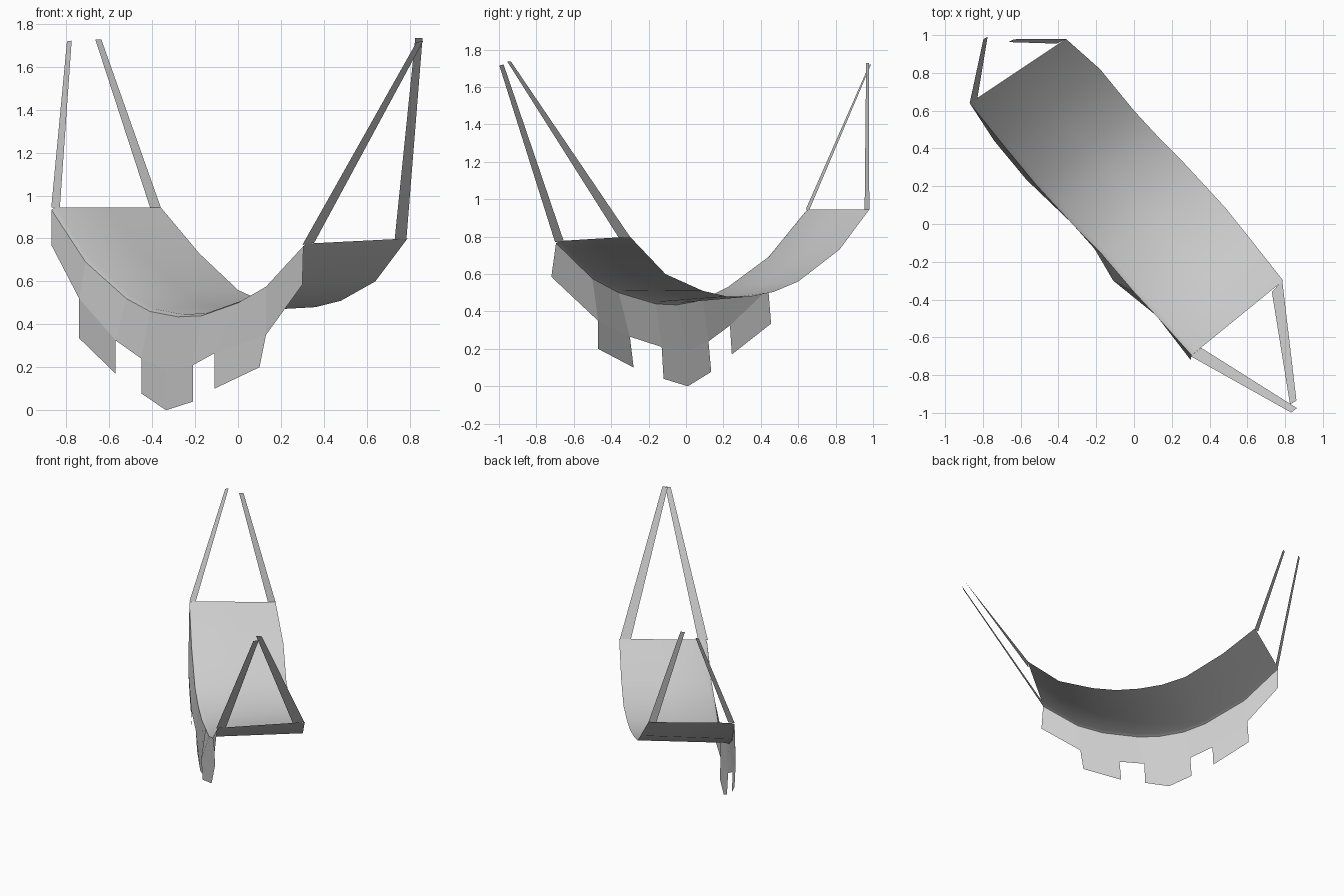
import bpy
from mathutils import Vector as V


def make(name, verts, faces, smooth=False):
    me = bpy.data.meshes.new(name)
    me.from_pydata([tuple(v) for v in verts], [], faces)
    me.update()
    ob = bpy.data.objects.new(name, me)
    bpy.context.collection.objects.link(ob)
    if smooth:
        for p in me.polygons:
            p.use_smooth = True
    return ob


def loft(name, rows, smooth=False):
    n = len(rows[0])
    verts = [v for r in rows for v in r]
    faces = [(r * n + i, (r + 1) * n + i, (r + 1) * n + i + 1, r * n + i + 1)
             for r in range(len(rows) - 1) for i in range(n - 1)]
    return make(name, verts, faces, smooth)


# Sagging long edges of the cloth and the lower edge of the hanging valance
far = [V(p) for p in [(-.36, .98, .945), (-.18, .82, .73), (0, .60, .56),
                      (.12, .47, .505), (.24, .35, .48), (.36, .22, .48),
                      (.48, .09, .51), (.64, -.11, .60), (.79, -.30, .80)]]
near = [V(p) for p in [(-.87, .64, .935), (-.71, .44, .69), (-.52, .21, .52),
                       (-.41, .09, .46), (-.28, -.05, .435), (-.17, -.16, .44),
                       (0, -.36, .50), (.13, -.50, .575), (.305, -.695, .765)]]
hem = [V(p) for p in [(-.87, .64, .77), (-.74, .44, .52), (-.57, .235, .325),
                      (-.45, .12, .24), (-.335, .01, .19), (-.21, -.13, .21),
                      (-.11, -.30, .265), (.13, -.47, .35), (.30, -.72, .585)]]

# Cloth with a softly rolled near edge
roll = [n.lerp(f, .04) + V((0, 0, .01)) for n, f in zip(near, far)]
mid = [n.lerp(f, .5) for n, f in zip(roll, far)]
loft("sling_cloth", [far, mid, roll, near], True)

# Valance hanging from the near edge
loft("valance", [near, hem])

# Square tabs below the valance: hem indices and their lower points
tabs = [([1, 2], [(-.74, .455, .335), (-.57, .245, .17)]),
        ([3, 4, 5], [(-.45, .135, .077), (-.335, .01, .0), (-.21, -.12, .04)]),
        ([6, 7], [(-.11, -.28, .10), (.10, -.47, .20)])]
for k, (idx, low) in enumerate(tabs):
    loft(f"valance_tab_{k + 1}", [[hem[i] for i in idx], low])

# Flat hanging straps at the four corners
straps = [
    [(-.87, .64, .945), (-.83, .66, .945), (-.775, .99, 1.722), (-.797, .98, 1.718)],
    [(-.36, .98, .945), (-.41, .955, .945), (-.665, .963, 1.728), (-.637, .978, 1.728)],
    [(.30, -.70, .77), (.355, -.655, .78), (.863, -.975, 1.72), (.832, -.998, 1.715)],
    [(.785, -.30, .80), (.73, -.36, .795), (.826, -.955, 1.735), (.86, -.935, 1.735)]]
for k, pts in enumerate(straps):
    make(f"strap_{k + 1}", pts, [(0, 1, 2, 3)])
